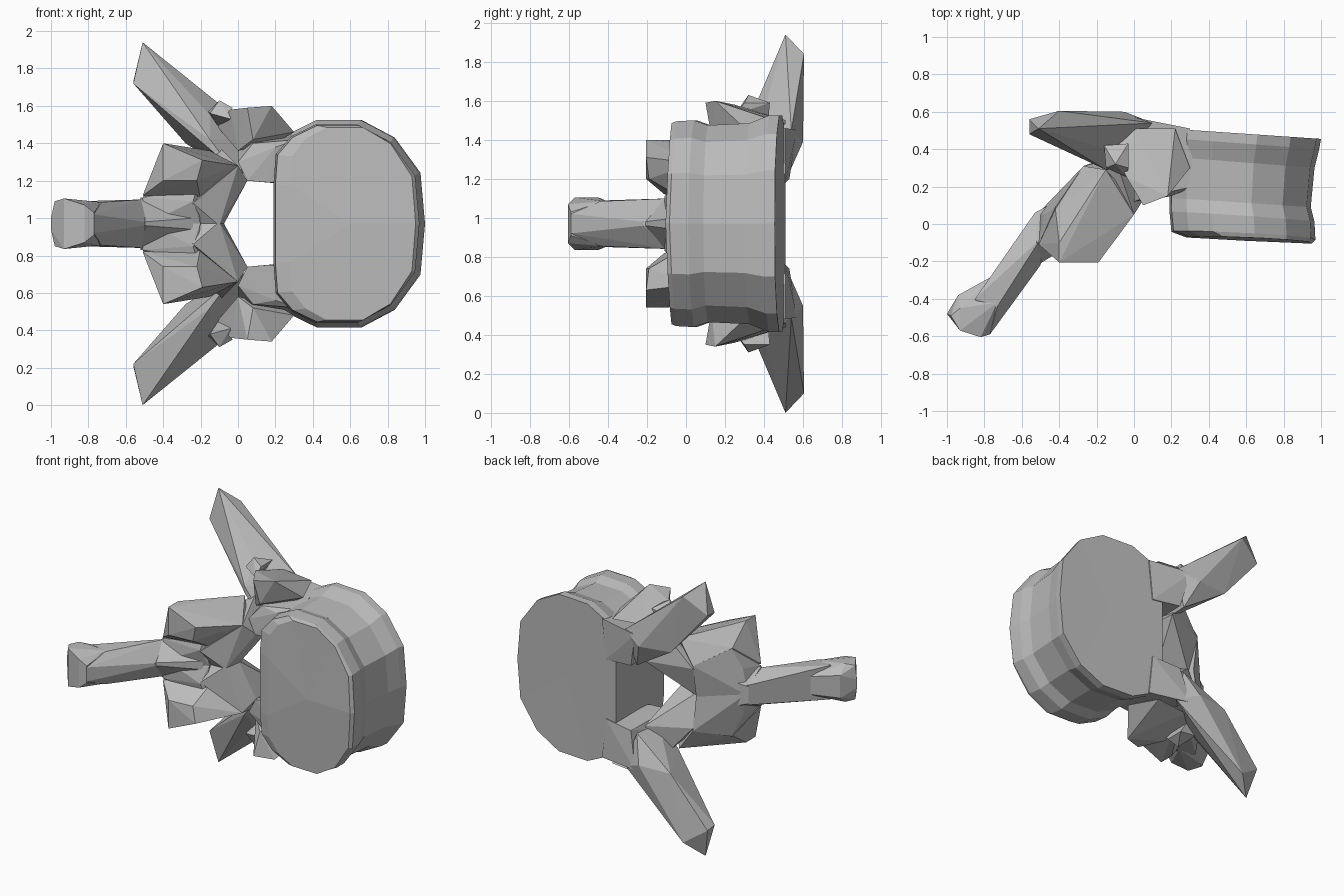
import bpy, bmesh

MID = 0.97  # mirror plane height

bone = bpy.data.materials.new("bone_grey")
bone.diffuse_color = (0.5, 0.5, 0.5, 1)


def finish(name, bm):
    bmesh.ops.recalc_face_normals(bm, faces=bm.faces[:])
    me = bpy.data.meshes.new(name)
    bm.to_mesh(me)
    bm.free()
    me.materials.append(bone)
    ob = bpy.data.objects.new(name, me)
    bpy.context.collection.objects.link(ob)


def add_hull(bm, pts):
    verts = [bm.verts.new(p) for p in pts]
    res = bmesh.ops.convex_hull(bm, input=verts)
    drop = {v for k in ("geom_interior", "geom_unused") for v in res[k]
            if isinstance(v, bmesh.types.BMVert)}
    bmesh.ops.delete(bm, geom=list(drop), context='VERTS')


def flip(pts):
    return [(x, y, 2 * MID - z) for x, y, z in pts]


def paired(name, pts):
    """One faceted part and its mirror image."""
    bm = bmesh.new()
    add_hull(bm, pts)
    add_hull(bm, flip(pts))
    finish(name, bm)


def central(name, pts):
    """One faceted part spanning the mirror plane."""
    bm = bmesh.new()
    add_hull(bm, pts + flip(pts))
    finish(name, bm)


# Vertebral body: rings lofted along y, each leaning slightly
half = [(0.0, 0.40), (0.015, 0.70), (0.12, 0.88), (0.29, 1.0), (0.58, 1.0),
        (0.80, 0.83), (0.97, 0.49)]
outline = half + [(1.0, 0.0)] + [(u, -w) for u, w in reversed(half)]
# y at inner side, y at outer side, inner x, outer x, half height, edge rise
rings = [(-0.08, -0.105, 0.28, 0.95, 0.515, 0.02), (-0.05, -0.085, 0.20, 0.97, 0.525, 0.02),
         (0.06, 0.01, 0.19, 0.965, 0.53, 0.01), (0.14, 0.09, 0.19, 0.945, 0.505, 0),
         (0.36, 0.30, 0.19, 0.965, 0.515, 0), (0.46, 0.40, 0.19, 0.99, 0.555, 0),
         (0.51, 0.455, 0.19, 1.0, 0.555, 0)]
bm = bmesh.new()
loops = [[bm.verts.new((x0 + u * (x1 - x0), y0 + u * (y1 - y0) + r * abs(w), MID + w * h))
          for u, w in outline] for y0, y1, x0, x1, h, r in rings]
n = len(outline)
for a, b in zip(loops, loops[1:]):
    for i in range(n):
        j = (i + 1) % n
        bm.faces.new((a[i], a[j], b[j], b[i]))
# end plates fan out from a centre point
for loop, y in ((loops[0], -0.09), (loops[-1], 0.48)):
    c = bm.verts.new((0.6, y, MID))
    for i in range(n):
        bm.faces.new((loop[i], loop[(i + 1) % n], c))
finish("vertebral_body", bm)

# Pedicles joining the body to the arch
paired("pedicle", [
    (0.27, 0.18, 1.20), (0.27, 0.51, 1.18), (0.32, 0.20, 1.42), (0.30, 0.51, 1.46),
    (0.17, 0.15, 1.19), (0.05, 0.12, 1.20), (0.0, 0.12, 1.30), (0.06, 0.53, 1.20),
    (0.0, 0.57, 1.45), (0.08, 0.15, 1.40), (0.20, 0.15, 1.38)])

# Articular knobs beside the pedicles
paired("upper_articular_process", [
    (0.18, 0.15, 1.60), (0.05, 0.10, 1.59), (-0.04, 0.25, 1.58), (0.08, 0.13, 1.42),
    (0.20, 0.30, 1.40), (0.30, 0.30, 1.46), (0.22, 0.51, 1.48), (0.0, 0.51, 1.50),
    (-0.12, 0.42, 1.50), (0.0, 0.20, 1.36)])
paired("small_knob", [
    (-0.10, 0.32, 1.63), (-0.16, 0.42, 1.57), (-0.15, 0.30, 1.56), (-0.04, 0.25, 1.53),
    (-0.03, 0.43, 1.59), (-0.03, 0.30, 1.59), (-0.10, 0.42, 1.48)])

# Wing-like transverse processes
paired("transverse_process", [
    (-0.51, 0.51, 1.94), (-0.56, 0.56, 1.73), (-0.56, 0.48, 1.72), (-0.40, 0.605, 1.84),
    (-0.41, 0.52, 1.81), (-0.05, 0.60, 1.39), (-0.28, 0.57, 1.40), (0.02, 0.52, 1.21),
    (0.10, 0.54, 1.45), (-0.15, 0.40, 1.55), (-0.15, 0.29, 1.42), (-0.14, 0.29, 1.36),
    (0.0, 0.30, 1.22)])

# Arch plates closing the canal
paired("lamina", [
    (0.05, 0.13, 1.20), (0.03, 0.42, 1.20), (0.0, 0.05, 1.28), (-0.10, 0.35, 1.38),
    (-0.08, 0.12, 0.96), (-0.10, 0.0, 0.96), (-0.25, 0.24, 0.96), (-0.27, 0.31, 1.18),
    (-0.40, 0.12, 1.05), (-0.42, -0.02, 0.96), (-0.24, -0.08, 1.08)])

# Sloping webs between the arch and the spinous root
paired("lamina_web", [
    (-0.51, -0.11, 1.11), (-0.50, -0.12, 0.96), (-0.52, 0.05, 0.96), (-0.48, 0.05, 1.14),
    (-0.42, 0.09, 1.28), (-0.27, 0.31, 1.20), (-0.27, 0.27, 0.96), (-0.22, -0.06, 1.16),
    (-0.20, -0.03, 0.96), (-0.24, -0.08, 1.09)])

# Lower articular processes
paired("lower_articular_process", [
    (-0.40, -0.205, 1.40), (-0.40, -0.10, 1.40), (-0.19, -0.205, 1.31),
    (-0.22, -0.19, 1.20), (-0.40, -0.205, 1.20), (-0.51, -0.11, 1.12),
    (-0.42, 0.08, 1.28), (0.0, 0.05, 1.28), (0.0, 0.12, 1.24), (-0.15, 0.29, 1.36),
    (-0.27, 0.31, 1.20), (-0.20, -0.02, 1.10)])

# Spinous process: root, then shaft with a flared tip
central("spinous_root", [
    (-0.24, 0.22, 1.06), (-0.24, -0.05, 1.0), (-0.40, 0.13, 1.07),
    (-0.53, 0.06, 1.03), (-0.52, -0.10, 1.11), (-0.50, -0.21, 0.98)])
central("spinous_shaft", [
    (-0.42, 0.08, 1.03), (-0.53, 0.06, 1.04), (-0.50, -0.08, 1.10), (-0.50, -0.22, 0.98),
    (-0.74, -0.29, 1.07), (-0.73, -0.44, 1.085), (-0.77, -0.59, 1.02), (-0.85, -0.40, 1.09)])
central("spinous_tip", [
    (-0.74, -0.27, 1.03), (-0.73, -0.42, 1.085), (-0.77, -0.59, 1.03), (-0.82, -0.605, 1.07),
    (-0.94, -0.38, 1.05), (-0.93, -0.45, 1.105), (-0.93, -0.57, 1.105),
    (-1.0, -0.48, 1.0), (-0.98, -0.49, 1.09)])
